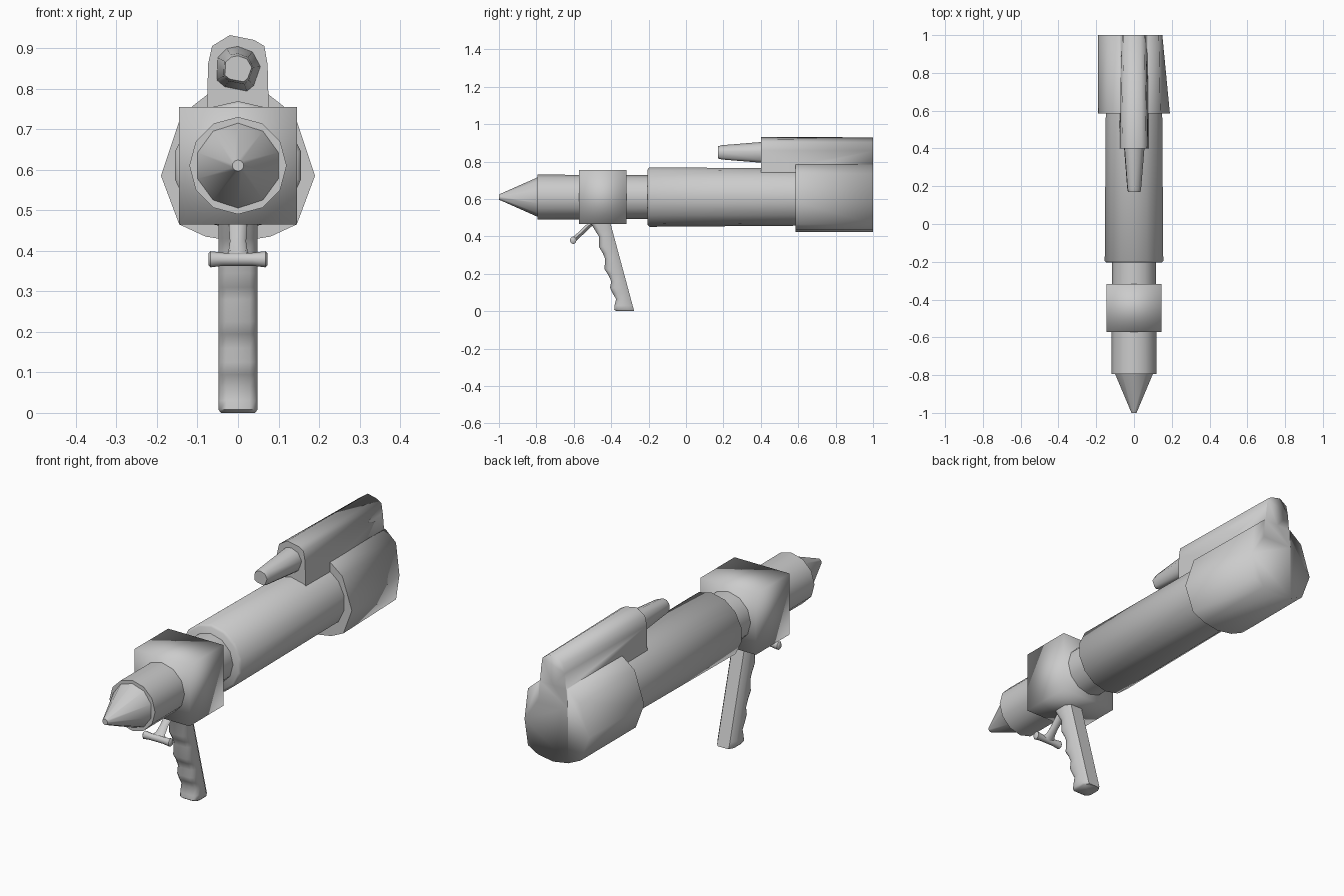
import bpy, bmesh, math
from mathutils import Vector

if "Cube" in bpy.data.objects:
    bpy.data.objects.remove(bpy.data.objects["Cube"])

metal = bpy.data.materials.new("light grey")
metal.diffuse_color = (0.6, 0.6, 0.6, 1)
metal.use_nodes = True
metal.node_tree.nodes["Principled BSDF"].inputs["Base Color"].default_value = metal.diffuse_color
AXIS_Z = 0.61


def loft(name, rings):
    """Skin a list of equal-length point rings and cap both ends."""
    bm = bmesh.new()
    loops = [[bm.verts.new(p) for p in ring] for ring in rings]
    n = len(loops[0])
    for a, b in zip(loops, loops[1:]):
        for i in range(n):
            bm.faces.new((a[i], a[(i + 1) % n], b[(i + 1) % n], b[i]))
    bm.faces.new(loops[0])
    bm.faces.new(loops[-1])
    bmesh.ops.recalc_face_normals(bm, faces=bm.faces)
    mesh = bpy.data.meshes.new(name)
    bm.to_mesh(mesh)
    bm.free()
    ob = bpy.data.objects.new(name, mesh)
    bpy.context.collection.objects.link(ob)
    mesh.materials.append(metal)
    return ob


def smooth(ob, angle=50, soft=lambda e: False):
    """Smooth shading with sharp edges, except where soft(edge) is true."""
    bm = bmesh.new()
    bm.from_mesh(ob.data)
    for f in bm.faces:
        f.smooth = True
    for e in bm.edges:
        e.smooth = soft(e) or e.calc_face_angle(0) < math.radians(angle)
    bm.to_mesh(ob.data)
    bm.free()
    return ob


def turned(name, stations, sides, z=AXIS_Z):
    """Round part along y from (y, radius) stations."""
    rings = [[(r * math.sin(2 * math.pi * i / sides), y, z + r * math.cos(2 * math.pi * i / sides))
              for i in range(sides)] for y, r in stations]
    return smooth(loft(name, rings))


# Nose, barrels
turned("nose_cone", [(-1, 0.014), (-0.79, 0.107)], 10)
turned("front_barrel", [(-0.795, 0.12), (-0.15, 0.117)], 12)
turned("main_barrel", [(-0.205, 0.148), (-0.195, 0.159), (0.62, 0.153)], 14)

# Square collar block, softly shaded across its edges
block = [(-0.145, 0.465), (0.145, 0.465), (0.145, 0.755), (-0.145, 0.755)]
smooth(loft("collar_block", [[(x, y, z) for x, z in block] for y in (-0.572, -0.318)]),
       soft=lambda e: True)

# Rear housing: faceted shell, right side tapering towards the back
shell = [(0.076, 0.785), (0.14, 0.735), (0.19, 0.585), (0.145, 0.465), (0.08, 0.435), (0, 0.422),
         (-0.08, 0.435), (-0.145, 0.465), (-0.19, 0.585), (-0.14, 0.735), (-0.076, 0.785)]
housing = loft("rear_housing", [
    [(x, 0.585, z) for x, z in shell],
    [(min(x, 0.15 if abs(z - 0.585) < 0.01 else 0.132), 1.0, z) for x, z in shell]])

# Top fin merged into the housing
ridge = [(-0.02, 0.932), (0.04, 0.92), (0.065, 0.905), (0.073, 0.86), (0.077, 0.70),
         (-0.077, 0.70), (-0.074, 0.86), (-0.064, 0.905)]
fin = loft("top_fin", [[(x, 0.40, z) for x, z in ridge],
                       [(x * (0.85 if z > 0.8 else 1), 1.0, z - 0.003) for x, z in ridge]])
mod = housing.modifiers.new("join", 'BOOLEAN')
mod.operation, mod.solver, mod.object = 'UNION', 'EXACT', fin
bpy.context.view_layer.objects.active = housing
bpy.ops.object.modifier_apply(modifier=mod.name)
bpy.data.objects.remove(fin)
smooth(housing, 60, soft=lambda e: all(v.co.y > 0.99 for v in e.verts))

# Sight tube on the front of the fin
tube = [(-0.5, 0.9), (0.0, 1.0), (0.65, 0.75), (1.0, 0.1), (0.7, -0.75),
        (0.4, -1.0), (-0.6, -0.8), (-0.95, -0.5), (-0.9, 0.5)]
smooth(loft("sight_tube", [
    [(x * w, y, 0.849 + z * h) for x, z in tube]
    for y, w, h in ((0.17, 0.034, 0.032), (0.19, 0.038, 0.038), (0.41, 0.056, 0.056))]), 60)

# Grip with finger waves down its front edge
front = [(0.0, -0.372), (0.008, -0.384), (0.03, -0.382), (0.065, -0.374), (0.095, -0.392),
         (0.125, -0.406), (0.16, -0.400), (0.195, -0.416), (0.225, -0.436), (0.28, -0.432),
         (0.31, -0.445), (0.345, -0.466), (0.40, -0.466), (0.43, -0.485), (0.48, -0.515)]
rings = []
for z, yf in front:
    yb = -0.277 - 0.27 * z
    w = 0.042 if z < 0.004 else 0.048
    section = [(0.6, yf), (0.9, yf + 0.010), (1, yf + 0.025), (1, yb - 0.025), (0.65, yb)]
    rings.append([(w * k, y, z) for k, y in section] + [(-w * k, y, z) for k, y in reversed(section)])
smooth(loft("grip", rings), 55)

# Trigger: flared stem and waisted crossbar
start, end = Vector((0, -0.49, 0.485)), Vector((0, -0.60, 0.381))
across = (end - start).normalized().cross(Vector((1, 0, 0)))
stem = []
for t, w in ((0, 0.024), (0.6, 0.020), (0.85, 0.024), (1, 0.040)):
    c = start.lerp(end, t)
    stem.append([c + Vector((w * math.cos(a), 0, 0)) + across * 0.013 * math.sin(a)
                 for a in (math.pi / 4 * i for i in range(8))])
smooth(loft("trigger_stem", stem))
bar = [[(x, -0.603 + r * math.cos(a) * 0.9, 0.379 + r * math.sin(a))
        for a in (math.pi / 4 * i for i in range(8))]
       for x, r in ((-0.073, 0.014), (-0.068, 0.020), (-0.035, 0.016), (0.035, 0.016),
                    (0.068, 0.020), (0.073, 0.014))]
smooth(loft("trigger_bar", bar))
